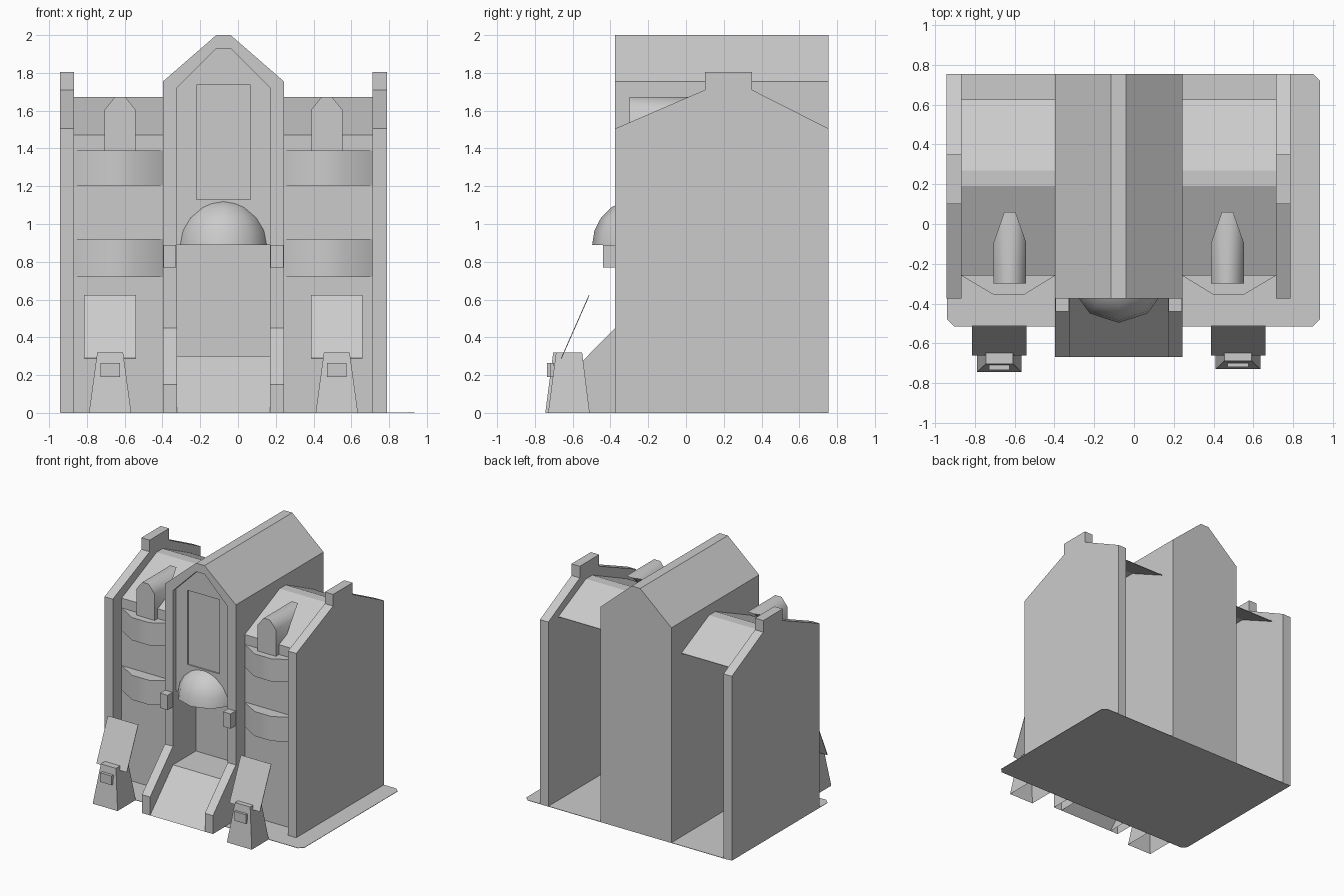
import bpy, bmesh, math
from mathutils import Vector

if "Cube" in bpy.data.objects:
    bpy.data.objects.remove(bpy.data.objects["Cube"])

stone = bpy.data.materials.new("stone_grey")
stone.use_nodes = True
stone.diffuse_color = (0.6, 0.6, 0.6, 1)
stone.node_tree.nodes["Principled BSDF"].inputs["Base Color"].default_value = (0.6, 0.6, 0.6, 1)

C = -0.077              # centre line of the building
FRONT, BACK = -0.375, 0.755


def finish(name, bm, smooth=None):
    bmesh.ops.recalc_face_normals(bm, faces=bm.faces)
    me = bpy.data.meshes.new(name)
    bm.to_mesh(me)
    bm.free()
    me.materials.append(stone)
    if smooth:
        me.shade_smooth()
        me.set_sharp_from_angle(angle=math.radians(smooth))
    ob = bpy.data.objects.new(name, me)
    bpy.context.scene.collection.objects.link(ob)
    return ob


def prism_mesh(pts, axis, lo, hi):
    """Extrude a 2D profile along an axis; the profile uses the other two axes in order."""
    bm = bmesh.new()

    def vert(p, d):
        c = list(p)
        c.insert("xyz".index(axis), d)
        return bm.verts.new(c)
    a = [vert(p, lo) for p in pts]
    b = [vert(p, hi) for p in pts]
    bm.faces.new(a)
    bm.faces.new(b[::-1])
    for i in range(len(pts)):
        j = (i + 1) % len(pts)
        bm.faces.new((a[i], b[i], b[j], a[j]))
    return bm


def prism(name, pts, axis, lo, hi, smooth=None):
    return finish(name, prism_mesh(pts, axis, lo, hi), smooth)


def box(name, x, y, z):
    return prism(name, [(x[0], y[0]), (x[1], y[0]), (x[1], y[1]), (x[0], y[1])], "z", *z)


def open_bottom(bm):
    low = [f for f in bm.faces if all(v.co.z < 1e-4 for v in f.verts)]
    bmesh.ops.delete(bm, geom=low, context="FACES_ONLY")


def cut(target, cutter):
    cutter.hide_render = True
    cutter.hide_set(True)
    mod = target.modifiers.new(cutter.name, "BOOLEAN")
    mod.operation, mod.solver, mod.object = "DIFFERENCE", "EXACT", cutter


def gable(half, z0, eave, top, ridge=0.038):
    return [(C - half, z0), (C - half, eave), (C - ridge, top),
            (C + ridge, top), (C + half, eave), (C + half, z0)]


# Ground plate with clipped corners
x0, x1, y0, y1, k = -0.94, 0.935, -0.515, BACK, 0.035
prism("ground_plate", [(x0 + k, y0), (x1 - k, y0), (x1, y0 + k), (x1, y1 - k),
                       (x1 - k, y1), (x0 + k, y1), (x0, y1 - k), (x0, y0 + k)], "z", 0, 0.003)

# Central hall with recessed gable panel, window and doorway
hall = prism("central_hall", gable(0.32, 0.002, 1.755, 2.0), "y", FRONT, BACK)
cut(hall, prism("gable_cutter", gable(0.247, 0.885, 1.72, 1.93), "y", -0.5, -0.335))
cut(hall, box("doorway_cutter", (C - 0.247, C + 0.247), (-0.5, -0.08), (0.3, 0.89)))
cut(hall, box("window_cutter", (C - 0.143, C + 0.143), (-0.5, -0.325), (1.13, 1.735)))

# Half dome canopy over the doorway
bm = bmesh.new()
bmesh.ops.create_uvsphere(bm, u_segments=10, v_segments=10, radius=0.247)
bmesh.ops.delete(bm, geom=[v for v in bm.verts if v.co.z < -0.01], context="VERTS")
bmesh.ops.holes_fill(bm, edges=[e for e in bm.edges if e.is_boundary])
bmesh.ops.translate(bm, verts=bm.verts, vec=(C, -0.25, 0.888))
finish("canopy_dome", bm, 50)

# Entrance ramp
bm = prism_mesh([(FRONT, 0), (FRONT, 0.3), (-0.67, 0)], "x", C - 0.247, C + 0.247)
open_bottom(bm)
finish("entrance_ramp", bm)

wall_profile = [(FRONT, 0.002), (FRONT, 1.505), (0.1, 1.71), (0.1, 1.805),
                (0.35, 1.805), (0.35, 1.71), (BACK, 1.505), (BACK, 0.002)]
roof_top = [(-0.26, 1.47), (0.19, 1.672), (0.27, 1.672), (0.625, 1.5)]
roof_profile = roof_top + [(y, z - 0.005) for y, z in reversed(roof_top)]

for side, s in (("right", -1), ("left", 1)):
    def span(a, b):
        return tuple(sorted((C + s * a, C + s * b)))

    # Ramp parapet and lamp block
    bm = prism_mesh([(FRONT, 0), (FRONT, 0.45), (-0.67, 0.15), (-0.67, 0)], "x", *span(0.247, 0.32))
    open_bottom(bm)
    finish(side + "_ramp_parapet", bm)
    box(side + "_lamp_block", span(0.25, 0.318), (-0.44, FRONT), (0.77, 0.89))

    # Outer wall, bay front and roof
    prism(side + "_outer_wall", wall_profile, "x", *span(0.79, 0.865))
    bay = span(0.318, 0.792)
    box(side + "_bay_front", bay, (-0.26, -0.255), (0.002, 1.47))
    prism(side + "_bay_roof", roof_profile, "x", *bay)

    # Curved bands around the bay
    arc = [(C + s * u, y) for u, y in ((0.32, -0.26), (0.475, -0.355), (0.63, -0.355), (0.79, -0.26))]
    for label, z in (("lower", (0.72, 0.92)), ("upper", (1.205, 1.39))):
        prism(side + "_" + label + "_band", arc, "z", *z, smooth=45)

    # Arched dormer running back into the roof
    m = C + s * 0.547
    bm = prism_mesh([(m - 0.082, 1.39), (m - 0.082, 1.605), (m - 0.028, 1.672),
                     (m + 0.028, 1.672), (m + 0.082, 1.605), (m + 0.082, 1.39)], "y", -0.3, 0.06)
    for v in bm.verts:
        if v.co.y > 0:
            v.co.y = max(-0.25, 0.06 - (1.672 - v.co.z) * 2.29)
    finish(side + "_dormer", bm, 55)

    # Tapered pylon with open underside
    m = C + s * 0.6
    shift = 0.0 if s < 0 else 0.015
    bm = prism_mesh([(m - 0.112, -0.745 + shift), (m + 0.112, -0.745 + shift),
                     (m + 0.112, -0.51), (m - 0.112, -0.51)], "z", 0, 0.32)
    for v in bm.verts:
        if v.co.z > 0.1:
            v.co.x = m + (v.co.x - m) * 0.61
            v.co.y += 0.042 if v.co.y < -0.6 else -0.04
    open_bottom(bm)
    finish(side + "_pylon", bm)
    box(side + "_pylon_plate", (m - 0.052, m + 0.052), (-0.735 + shift, -0.7), (0.19, 0.265))

    # Tilted screen above the pylon
    prism(side + "_tilted_screen", [(-0.662, 0.29), (-0.515, 0.623), (-0.511, 0.621), (-0.658, 0.288)],
          "x", m - 0.137, m + 0.137)
